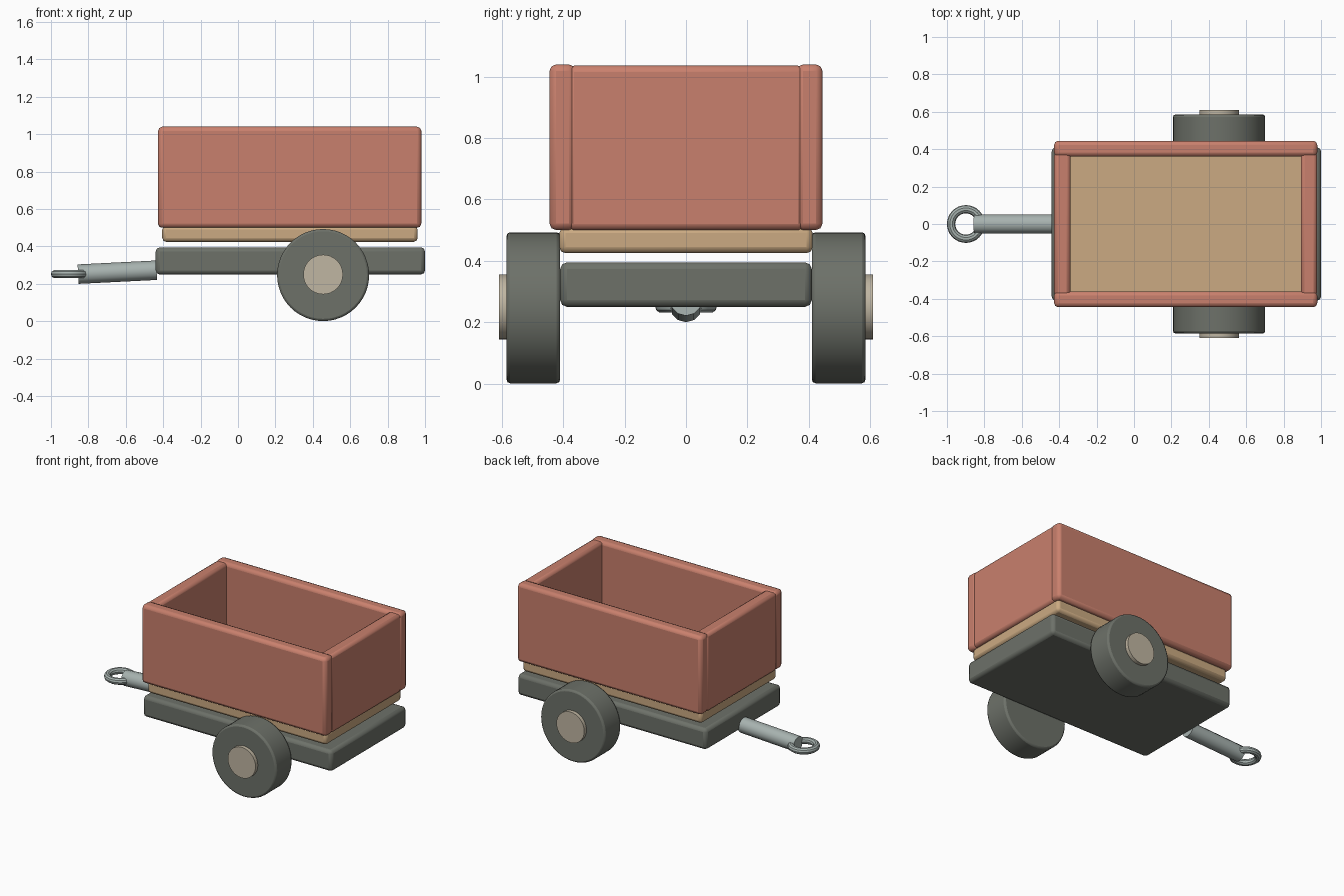
import bpy
import math
from mathutils import Vector

cube = bpy.data.objects.get("Cube")
if cube:
    bpy.data.objects.remove(cube, do_unlink=True)


def material(name, rgb):
    """Flat material from 0-255 display values, stored as linear."""
    linear = [((c / 255 + 0.055) / 1.055) ** 2.4 for c in rgb] + [1.0]
    mat = bpy.data.materials.new(name)
    mat.use_nodes = True
    mat.diffuse_color = linear
    mat.node_tree.nodes["Principled BSDF"].inputs["Base Color"].default_value = linear
    return mat


RED = material("brick red", (201, 128, 109))
TAN = material("plywood tan", (203, 170, 130))
DARK = material("dark rubber grey", (109, 113, 105))
STEEL = material("pale steel", (167, 178, 175))
HUB = material("hub beige", (192, 182, 162))


def finish(name, mat, bevel=0.0):
    obj = bpy.context.object
    obj.name = obj.data.name = name
    obj.data.materials.append(mat)
    if bevel:
        mod = obj.modifiers.new("rounded edges", "BEVEL")
        mod.width = bevel
        mod.segments = 2
        mod.limit_method = "ANGLE"
        mod.angle_limit = math.radians(40)
    bpy.ops.object.shade_smooth_by_angle(angle=math.radians(35))
    return obj


def box(name, low, high, mat, bevel):
    low, high = Vector(low), Vector(high)
    bpy.ops.mesh.primitive_cube_add(size=1, location=(low + high) / 2)
    bpy.context.object.scale = high - low
    bpy.ops.object.transform_apply(location=False, rotation=False, scale=True)
    return finish(name, mat, bevel)


def rod(name, start, end, radius, mat, sides, bevel=0.0):
    start, end = Vector(start), Vector(end)
    axis = end - start
    bpy.ops.mesh.primitive_cylinder_add(
        vertices=sides, radius=radius, depth=axis.length, location=(start + end) / 2,
        rotation=axis.to_track_quat("Z", "Y").to_euler())
    return finish(name, mat, bevel)


# Chassis slab and cargo floor
box("chassis", (-0.44, -0.41, 0.25), (1.0, 0.41, 0.395), DARK, 0.022)
box("cargo_floor", (-0.405, -0.413, 0.425), (0.96, 0.413, 0.51), TAN, 0.02)

# Cargo box walls
for side, s in (("left", 1), ("right", -1)):
    ys = sorted((s * 0.36, s * 0.445))
    box(side + "_wall", (-0.427, ys[0], 0.5), (0.98, ys[1], 1.04), RED, 0.022)
for end, x in (("hitch_end", -0.427), ("tail_end", 0.892)):
    box(end + "_wall", (x, -0.385, 0.5), (x + 0.087, 0.385, 1.036), RED, 0.02)

# Wheels with hubs
for side, s in (("left", 1), ("right", -1)):
    rod(side + "_wheel", (0.455, s * 0.41, 0.247), (0.455, s * 0.585, 0.247),
        0.246, DARK, 48, 0.012)
    rod(side + "_hub", (0.455, s * 0.57, 0.25), (0.455, s * 0.61, 0.25), 0.106, HUB, 32)

# Drawbar and hitch ring
rod("drawbar", (-0.855, 0, 0.252), (-0.435, 0, 0.273), 0.052, STEEL, 12)
bpy.ops.mesh.primitive_torus_add(major_radius=0.079, minor_radius=0.022,
                                 major_segments=32, minor_segments=10,
                                 location=(-0.899, 0, 0.252))
finish("hitch_ring", STEEL)
